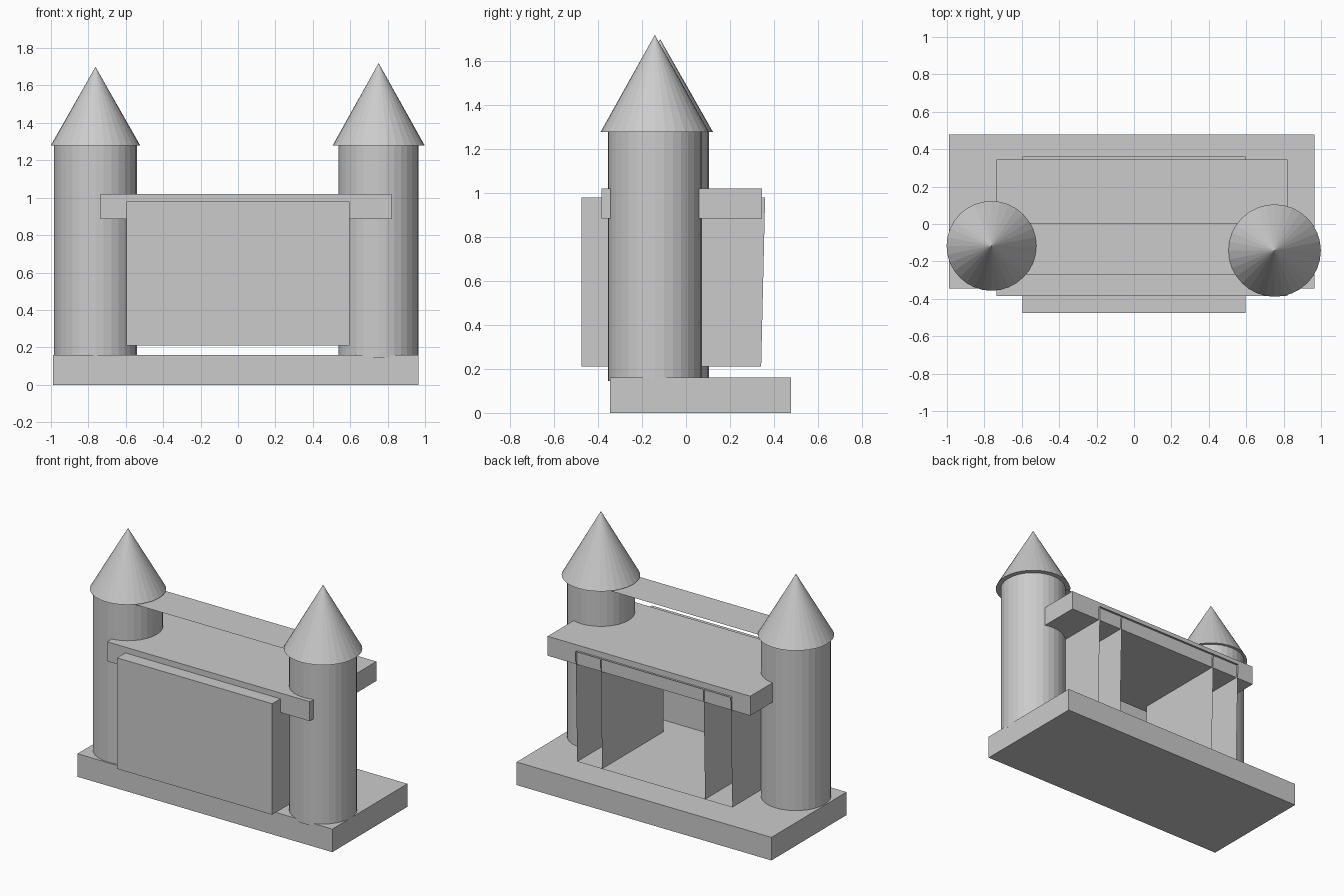
import bpy, bmesh

if "Cube" in bpy.data.objects:
    bpy.data.objects.remove(bpy.data.objects["Cube"])

stone = bpy.data.materials.new("grey_stone")
stone.diffuse_color = (0.6, 0.6, 0.6, 1)
stone.use_nodes = True
stone.node_tree.nodes["Principled BSDF"].inputs["Base Color"].default_value = stone.diffuse_color


def finish(name, bm):
    mesh = bpy.data.meshes.new(name)
    bm.to_mesh(mesh)
    bm.free()
    mesh.materials.append(stone)
    ob = bpy.data.objects.new(name, mesh)
    bpy.context.collection.objects.link(ob)
    return ob


def box_bm(lo, hi):
    bm = bmesh.new()
    bmesh.ops.create_cube(bm, size=1)
    for v in bm.verts:
        v.co = [(a + b) / 2 + c * (b - a) for a, b, c in zip(lo, hi, v.co)]
    return bm


def sheet(name, corners):
    bm = bmesh.new()
    bm.faces.new([bm.verts.new(c) for c in corners])
    return finish(name, bm)


def round_part(name, x, y, r1, r2, z0, z1):
    bm = bmesh.new()
    bmesh.ops.create_cone(bm, cap_ends=True, segments=32, radius1=r1, radius2=r2, depth=z1 - z0)
    bmesh.ops.translate(bm, verts=bm.verts, vec=(x, y, (z0 + z1) / 2))
    bmesh.ops.remove_doubles(bm, verts=bm.verts, dist=1e-5)
    return finish(name, bm)


# Ground slab and roof slab
finish("base", box_bm((-0.99, -0.345, 0), (0.965, 0.478, 0.16)))
finish("roof_slab", box_bm((-0.735, -0.385, 0.885), (0.82, 0.345, 1.02)))

# Hall: thin shell, open at the back, rear edge leaning outwards
bm = box_bm((-0.595, -0.475, 0.21), (0.595, 0.345, 0.98))
bmesh.ops.delete(bm, geom=[f for f in bm.faces if f.calc_center_median().y > 0.3], context='FACES_ONLY')
for v in bm.verts:
    if v.co.y > 0:
        v.co.y = 0.36 if v.co.z > 0.5 else 0.342
finish("hall_shell", bm)

# Inner partitions
for side, x in (("right", 0.405), ("left", -0.385)):
    sheet("partition_" + side, [(x, -0.33, 0.21), (x, 0.34, 0.21), (x, 0.357, 0.97), (x, -0.33, 0.97)])

# Thin walkway between the towers
sheet("walkway", [(-0.7, -0.27, 1.27), (0.7, -0.27, 1.27), (0.7, 0.005, 1.27), (-0.7, 0.005, 1.27)])

# Towers with pointed roofs
for side, x, y, r, rr, z0, top in (("left", -0.762, -0.117, 0.221, 0.24, 0.155, 1.70),
                                   ("right", 0.752, -0.142, 0.214, 0.247, 0.145, 1.72)):
    round_part("tower_" + side, x, y, r, r, z0, 1.278)
    round_part("spire_" + side, x, y, rr, 0, 1.278, top)
